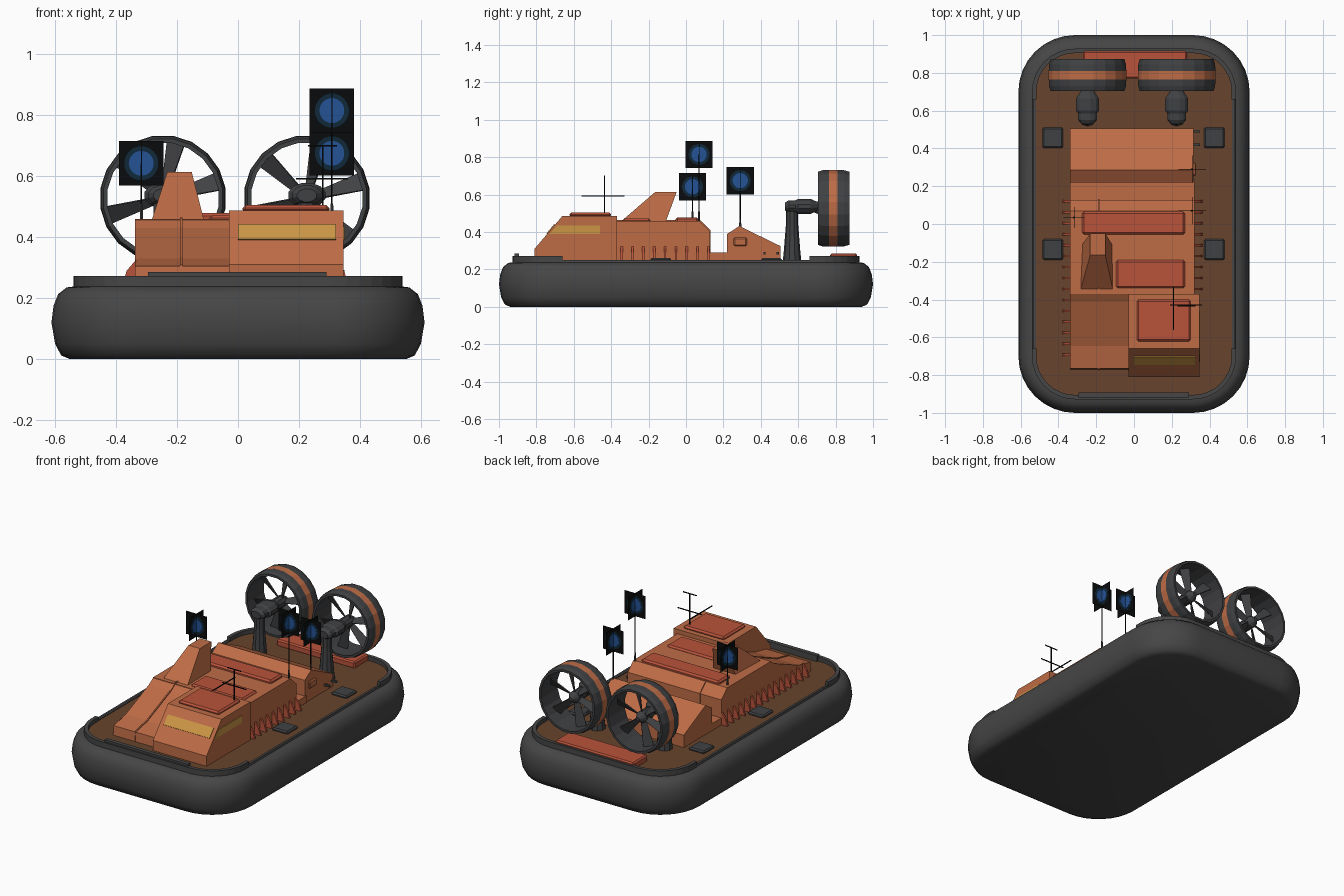
import bpy, bmesh, math
from mathutils import Matrix, Vector

if "Cube" in bpy.data.objects:
    bpy.data.objects.remove(bpy.data.objects["Cube"])


def mat(name, hexcol):
    m = bpy.data.materials.new(name)
    c = [int(hexcol[i:i + 2], 16) / 255 for i in (0, 2, 4)]
    m.diffuse_color = [v / 12.92 if v < 0.04 else ((v + 0.055) / 1.055) ** 2.4 for v in c] + [1]
    m.use_nodes = True
    m.node_tree.nodes["Principled BSDF"].inputs["Base Color"].default_value = m.diffuse_color
    return m


ORANGE = mat("orange paint", "be6c46")
RED = mat("red panel", "b9533b")
DECK = mat("brown deck", "68442d")
RUBBER = mat("dark rubber", "464646")
METAL = mat("dark metal", "404143")
GLASS = mat("amber glass", "cb9645")
BLACK = mat("black", "0a0b0c")
NAVY = mat("navy", "10283a")
BLUE = mat("blue", "245294")


def make(name, verts, faces, *mats, rule=None, smooth=False, bevel=0):
    bm = bmesh.new()
    vs = [bm.verts.new(v) for v in verts]
    for f in faces:
        bm.faces.new([vs[i] for i in f])
    bmesh.ops.recalc_face_normals(bm, faces=bm.faces)
    if rule:
        for f in bm.faces:
            f.material_index = rule(f.calc_center_median())
    me = bpy.data.meshes.new(name)
    bm.to_mesh(me)
    bm.free()
    for m in mats:
        me.materials.append(m)
    ob = bpy.data.objects.new(name, me)
    bpy.context.collection.objects.link(ob)
    if bevel:
        b = ob.modifiers.new("bevel", 'BEVEL')
        b.width, b.segments = bevel, 1
    if smooth:
        bpy.ops.object.select_all(action='DESELECT')
        ob.select_set(True)
        bpy.context.view_layer.objects.active = ob
        bpy.ops.object.shade_smooth_by_angle(angle=math.radians(40))
    return ob


def loft(name, rings, *mats, caps=True, closed=False, **kw):
    n, k = len(rings[0]), len(rings)
    verts = [p for r in rings for p in r]
    faces = [(a * n + i, a * n + (i + 1) % n, (a + 1) % k * n + (i + 1) % n, (a + 1) % k * n + i)
             for a in range(k if closed else k - 1) for i in range(n)]
    if caps and not closed:
        faces += [tuple(range(n)), tuple(range((k - 1) * n, k * n))]
    return make(name, verts, faces, *mats, **kw)


def prism(name, prof, x0, x1, m, **kw):
    return loft(name, [[(x, y, z) for y, z in prof] for x in (x0, x1)], m, **kw)


def box(name, x0, x1, y0, y1, z0, z1, m, **kw):
    return prism(name, [(y0, z0), (y1, z0), (y1, z1), (y0, z1)], x0, x1, m, **kw)


def turn(name, prof, c, axis, *mats, seg=16, sx=1, **kw):
    # profile of (radius, distance along axis)
    rings = []
    for r, t in prof:
        ang = [2 * math.pi * (i + 0.5) / seg for i in range(seg)]
        rings.append([(c[0] + sx * r * math.cos(a), c[1] + t, c[2] + r * math.sin(a)) if axis == 'y' else
                      (c[0] + sx * r * math.cos(a), c[1] + r * math.sin(a), c[2] + t) for a in ang])
    return loft(name, rings, *mats, **kw)


def rrect(inset, z, n=8):
    hx, hy, r = 0.612 - inset, 1.0 - inset, 0.3 - inset
    pts = []
    for q, (sx, sy) in enumerate([(1, 1), (-1, 1), (-1, -1), (1, -1)]):
        for i in range(n + 1):
            a = (q + i / n) * math.pi / 2
            pts.append((sx * (hx - r) + r * math.cos(a), sy * (hy - r) + r * math.sin(a), z))
    return pts


# inflatable skirt and deck
loft("skirt", [rrect(i, z) for i, z in [(0.06, 0), (0.032, 0.012), (0.012, 0.05), (0, 0.12), (0.007, 0.175),
     (0.022, 0.213), (0.05, 0.235), (0.075, 0.238), (0.078, 0.25), (0.092, 0.25), (0.094, 0.235)]],
     RUBBER, smooth=True)
loft("deck", [rrect(0.09, 0.23), rrect(0.09, 0.246)], DECK)

# bow and stern rails wrapping the corners
for nm, s in (("bow_rail", -1), ("stern_rail", 1)):
    def half(inset):
        p = [q for q in rrect(inset, 0) if q[1] * s > 0.66]
        p.sort(key=lambda q: math.atan2(q[0], q[1] * s - 0.6))
        hx = 0.612 - inset
        return [(-hx, 0.66 * s, 0)] + p + [(hx, 0.66 * s, 0)]
    o, i = half(0.072), half(0.095)
    loft(nm, [[(a[0], a[1], 0.235), (a[0], a[1], 0.272), (b[0], b[1], 0.272), (b[0], b[1], 0.235)]
              for a, b in zip(o, i)], RUBBER)
box("bow_bumper", -0.295, 0.29, -0.918, -0.892, 0.236, 0.285, RUBBER)
box("stern_ramp", -0.27, 0.28, 0.77, 0.915, 0.24, 0.285, RED, bevel=0.008)

# deck hatches
for x in (-0.43, 0.425):
    for y in (0.457, -0.135):
        box("deck_hatch", x - 0.055, x + 0.055, y - 0.055, y + 0.055, 0.24, 0.262, METAL, bevel=0.008)

# superstructure
body = [(-0.37, 0.24), (-0.37, 0.46), (0.07, 0.46), (0.128, 0.405), (0.128, 0.24)]
bow = [(-0.77, 0.24), (-0.765, 0.305), (-0.645, 0.33), (-0.41, 0.43), (-0.365, 0.46), (-0.365, 0.24)]
prism("main_body", body, -0.338, 0.32, ORANGE)
prism("bow_slope", bow, -0.338, -0.03, ORANGE)
cab = [(-0.81, 0.24), (-0.81, 0.31), (-0.66, 0.487), (-0.37, 0.487), (-0.37, 0.24)]
prism("cabin", cab, -0.03, 0.346, ORANGE)
box("body_link", -0.338, 0.32, 0.12, 0.23, 0.24, 0.29, ORANGE)
prism("engine_housing", [(0.22, 0.24), (0.22, 0.39), (0.285, 0.432), (0.505, 0.325), (0.505, 0.24)],
      -0.338, 0.315, ORANGE)
box("housing_vent", 0.31, 0.328, 0.255, 0.325, 0.325, 0.37, ORANGE, bevel=0.006)
for y in (0.42, 0.49):
    box("housing_peg", 0.31, 0.35, y - 0.006, y + 0.006, 0.28, 0.292, METAL)
for prof, nm in ((body, "body_seam"), (bow, "bow_seam")):
    prism(nm, [(y + (0.004 if y > 0 else -0.004), z + 0.005) for y, z in prof], -0.19, -0.182, ORANGE)

# red roof hatches
box("roof_hatch_cabin", 0.015, 0.30, -0.622, -0.40, 0.48, 0.505, RED, bevel=0.01)
box("roof_hatch_mid", -0.095, 0.27, -0.34, -0.19, 0.45, 0.472, RED, bevel=0.01)
box("roof_hatch_aft", -0.275, 0.27, -0.055, 0.065, 0.45, 0.479, RED, bevel=0.01)

# cabin windows as thin plates
n = Vector((-0.763, 0.647)) * 0.005
a, b = Vector((-0.742, 0.39)), Vector((-0.7, 0.44))
prism("front_window", [a, b, b + n, a + n], 0.0, 0.322, GLASS)
prism("side_window", [(-0.73, 0.39), (-0.46, 0.39), (-0.46, 0.435), (-0.69, 0.435)], 0.345, 0.35, GLASS)

# slanted pylon
loft("pylon", [[(-0.285, -0.355, 0.45), (-0.11, -0.355, 0.45), (-0.115, -0.11, 0.45), (-0.275, -0.11, 0.45)],
               [(-0.232, -0.165, 0.614), (-0.152, -0.165, 0.614), (-0.152, -0.05, 0.614), (-0.232, -0.05, 0.614)]],
     ORANGE)

# triangular ribs along both sides
for k in range(15):
    y = 0.12 - k * 0.058
    for x, s in ((-0.335, -1), (0.318, 1)):
        if s > 0 and y < -0.36:
            x = 0.344
            if y < -0.37:
                continue
        rings = [[(x, yy, 0.242), (x + s * 0.045, yy, 0.242), (x + s * 0.03, yy, 0.29), (x, yy, 0.325)]
                 for yy in (y - 0.006, y + 0.006)]
        loft("side_rib", rings, RED)

# ducted fans on stands
for cx in (-0.246, 0.226):
    c = (cx, 0, 0.527)
    turn("fan_duct", [(0.198, 0.705), (0.206, 0.73), (0.208, 0.765), (0.208, 0.81), (0.206, 0.845), (0.198, 0.873),
                      (0.184, 0.873), (0.184, 0.705)], c, 'y', METAL, ORANGE, seg=20, closed=True,
         rule=lambda p, cx=cx: int(0.77 < p.y < 0.8 and math.hypot(p.x - cx, p.z - 0.527) > 0.195))
    turn("fan_hub", [(0.02, 0.68), (0.036, 0.72), (0.036, 0.8), (0.012, 0.835)], c, 'y', METAL, seg=10)
    turn("fan_motor", [(0.022, 0.53), (0.034, 0.55), (0.034, 0.585), (0.042, 0.6), (0.042, 0.665),
                       (0.03, 0.69), (0.024, 0.712)], (cx, 0, 0.537), 'y', METAL, seg=12, sx=1.5)
    turn("fan_stand", [(0.05, 0.24), (0.044, 0.3), (0.032, 0.45), (0.032, 0.545)], (cx, 0.567, 0), 'z', METAL, seg=10)
    for k in range(6):
        R = Matrix.Translation((cx, 0.785, 0.527)) @ Matrix.Rotation(-math.radians(17 + 60 * k), 4, 'Y')
        rings = []
        for r, w, tw in ((0.025, 0.016, 50), (0.187, 0.032, 25)):
            t = math.radians(tw)
            u, v = Vector((0, math.sin(t), math.cos(t))), Vector((0, math.cos(t), -math.sin(t)))
            rings.append([R @ (Vector((r, 0, 0)) + u * w * p + v * 0.003 * q)
                          for p, q in ((-1, -1), (1, -1), (1, 1), (-1, 1))])
        loft("fan_blade", rings, METAL)

# masts with crossed light panels
for x, y, z, zb in ((-0.317, 0.035, 0.642, 0.45), (0.308, 0.07, 0.815, 0.45), (0.308, 0.29, 0.675, 0.41)):
    turn("mast", [(0.003, zb), (0.003, z)], (x, y, 0), 'z', BLACK, seg=6)
    turn("mast_base", [(0.006, zb), (0.005, zb + 0.06)], (x, y, 0), 'z', METAL, seg=6)
    for rot in (0, math.pi / 2):
        M = Matrix.Translation((x, y, z)) @ Matrix.Rotation(rot, 4, 'Z')
        parts = [box("light_panel", -0.073, 0.073, -0.0006, 0.0006, -0.073, 0.073, BLACK),
                 turn("light_halo", [(0.056, -0.0012), (0.056, 0.0012)], (0, 0, 0), 'y', NAVY, seg=20),
                 turn("light_core", [(0.041, -0.0018), (0.041, 0.0018)], (0, 0, 0), 'y', BLUE, seg=20)]
        for p in parts:
            p.data.transform(M)

# cross antenna on the cabin roof
t = 0.0025
box("antenna_pole", 0.278 - t, 0.278 + t, -0.435 - t, -0.435 + t, 0.49, 0.70, BLACK)
box("antenna_arm_x", 0.19, 0.36, -0.43 - t, -0.43 + t, 0.592 - t, 0.592 + t, BLACK)
box("antenna_arm_y", 0.21 - t, 0.21 + t, -0.56, -0.33, 0.592 - t, 0.592 + t, BLACK)
box("antenna_top", 0.23, 0.325, -0.435 - t, -0.435 + t, 0.70 - t, 0.70 + t, BLACK)
